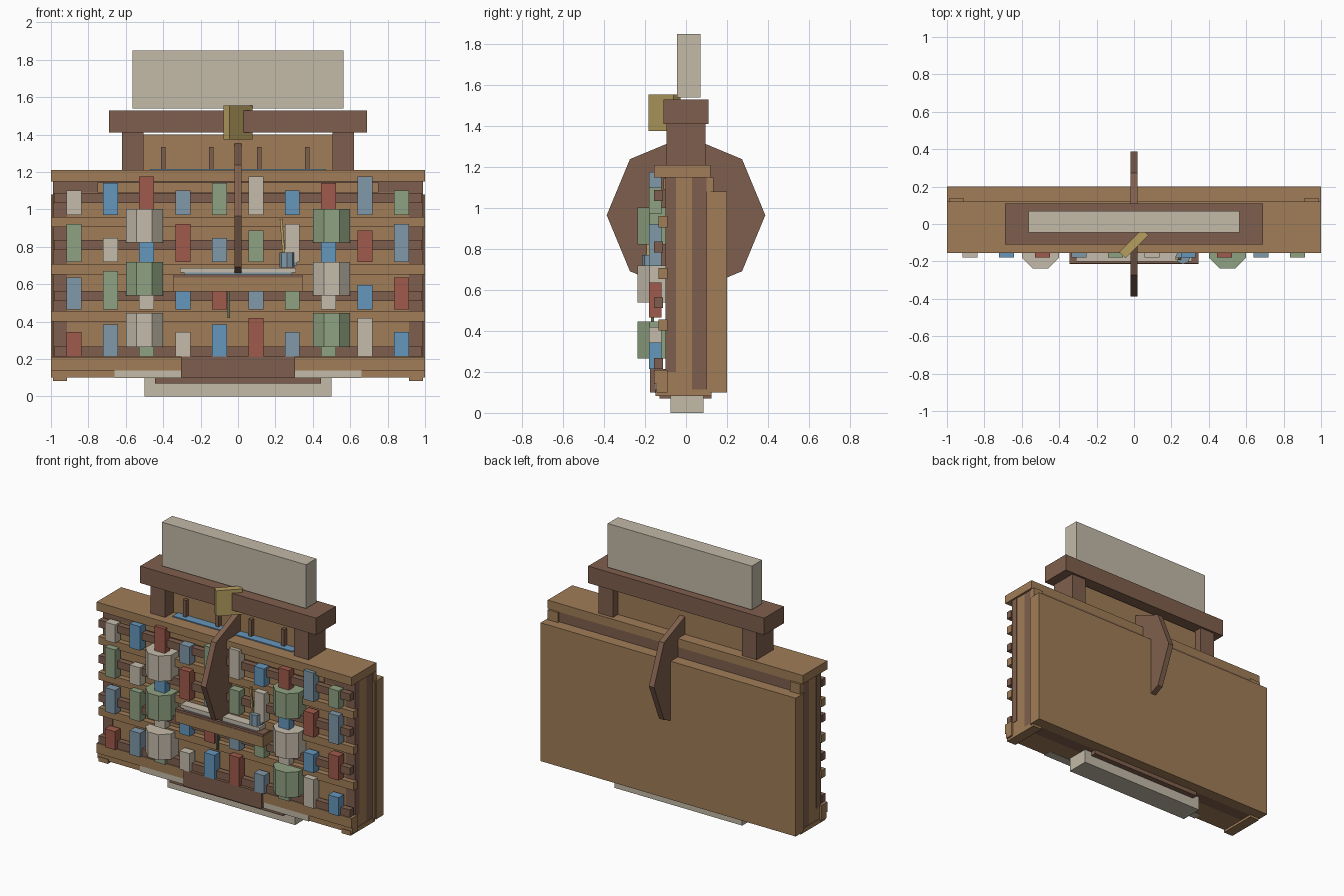
import bpy
import math
from mathutils import Matrix

default_cube = bpy.data.objects.get("Cube")
if default_cube:
    bpy.data.objects.remove(default_cube, do_unlink=True)


def linear(c):
    return c / 12.92 if c <= 0.04045 else ((c + 0.055) / 1.055) ** 2.4


def make_material(name, code):
    rgb = [linear(v / 255) for v in bytes.fromhex(code)]
    mat = bpy.data.materials.new(name)
    mat.use_nodes = True
    mat.diffuse_color = (*rgb, 1)
    mat.node_tree.nodes["Principled BSDF"].inputs["Base Color"].default_value = (*rgb, 1)
    return mat


LIGHT = make_material("light wood", "a07d57")
DARK = make_material("dark wood", "7f5f4d")
STONE = make_material("pale stone", "c3baa7")
CREAM = make_material("cream", "c5bcab")
BLUE = make_material("blue", "6597bd")
STEEL = make_material("grey blue", "8099a9")
RED = make_material("red", "a05a4c")
GREEN = make_material("green", "8fa282")
GOLD = make_material("gold", "b69f60")
MOSS = make_material("dark green", "5f6f56")


def finish(name, mat):
    obj = bpy.context.object
    obj.name = name
    obj.data.materials.append(mat)
    return obj


def box(name, mat, xs, ys, zs):
    """Box given by its limits on each axis."""
    bpy.ops.mesh.primitive_cube_add(size=1)
    obj = finish(name, mat)
    spans = (xs, ys, zs)
    size = [b - a for a, b in spans]
    mid = [(a + b) / 2 for a, b in spans]
    obj.data.transform(Matrix.Translation(mid) @ Matrix.Diagonal((*size, 1)))
    return obj


def pair(name, mat, xs, ys, zs):
    """The same box on the left (+x) and the right (-x)."""
    box("left_" + name, mat, xs, ys, zs)
    box("right_" + name, mat, (-xs[1], -xs[0]), ys, zs)


def prism(name, mat, radius, depth, loc, turn=0.0, sides=8):
    bpy.ops.mesh.primitive_cylinder_add(vertices=sides, radius=radius, depth=depth,
                                        location=loc, rotation=(0, 0, turn))
    return finish(name, mat)


# Cabinet body, layered from front to back
box("cabinet_body", LIGHT, (-0.985, 0.985), (-0.095, 0.03), (0.1, 1.15))
box("cabinet_core", DARK, (-0.985, 0.985), (0.03, 0.12), (0.1, 1.15))
box("back_panel", LIGHT, (-1, 1), (0.12, 0.2), (0.1, 1.08))
pair("side_cover", LIGHT, (0.95, 0.995), (0.1, 0.125), (0.1, 1.08))
box("top_shelf", LIGHT, (-1, 1), (-0.155, 0.12), (1.15, 1.21))
pair("rear_bracket", LIGHT, (0.91, 0.99), (0.1, 0.135), (1.08, 1.15))
pair("corner_post", DARK, (0.915, 0.988), (-0.1, -0.05), (0.2, 1.15))
box("upper_shadow_board", DARK, (-0.95, 0.95), (-0.1, -0.09), (1.09, 1.15))
box("upper_light_board", LIGHT, (-0.75, 0.75), (-0.11, -0.09), (1.09, 1.145))

# Base: skirting, plinth, feet and stand
box("bottom_shelf", LIGHT, (-1, 1), (-0.155, -0.09), (0.14, 0.21))
box("bottom_skirting", LIGHT, (-1, 1), (-0.145, -0.09), (0.1, 0.14))
box("lower_drawer", DARK, (-0.305, 0.305), (-0.175, -0.09), (0.1, 0.215))
box("plinth", DARK, (-0.445, 0.445), (-0.13, 0.125), (0.07, 0.1))
pair("foot", LIGHT, (0.915, 0.988), (-0.15, 0.125), (0.083, 0.115))
pair("pale_footing", STONE, (0.305, 0.66), (-0.152, -0.09), (0.098, 0.142))
box("stand", STONE, (-0.5, 0.5), (-0.075, 0.085), (0, 0.098))

# Shelves, rails and the goods standing on them
GOODS = [CREAM, BLUE, RED, STEEL, GREEN]
HEIGHTS = [0.13, 0.17, 0.205]
for row in range(4):
    base = 0.97 - 0.252 * row
    rail = base + 0.065 if row < 2 else base + 0.045 if row == 2 else base
    box(f"dark_rail_{row}", DARK, (-0.985, 0.985), (-0.155, -0.113), (rail, rail + 0.053))
    if row < 3:
        box(f"shelf_{row}", LIGHT, (-1, 1), (-0.135, -0.09), (base - 0.065, base - 0.01))
    for col in range(10):
        x = -0.877 + 0.1945 * col
        height = HEIGHTS[(col + 2 * row) % 3]
        box(f"goods_{row}_{col}", GOODS[(col + 4 * row) % 5], (x - 0.04, x + 0.04),
            (-0.18, -0.12), (base, base + height))

# Large eight-sided jars on both sides
for level, z in enumerate((0.912, 0.63, 0.355)):
    for side in (-1, 1):
        mat = CREAM if (level + (side > 0)) % 2 == 0 else GREEN
        prism(f"jar_{level}_{side}", mat, 0.1082, 0.18, (side * 0.5, -0.137, z), math.pi / 8)

# Upright eight-sided divider through the middle
divider = prism("centre_divider", DARK, 0.387, 0.04, (0, 0, 0))
divider.data.transform(Matrix.Translation((0, 0, 0.965)) @ Matrix.Rotation(math.pi / 2, 4, 'Y'))

# Counter with sheet, cup and pens
box("counter", LIGHT, (-0.345, 0.345), (-0.215, -0.1), (0.56, 0.635))
box("counter_top", DARK, (-0.345, 0.345), (-0.212, -0.1), (0.635, 0.652))
box("paper_sheet", CREAM, (-0.31, 0.31), (-0.2, -0.12), (0.662, 0.686))
box("paper_backing", STEEL, (-0.29, 0.29), (-0.195, -0.12), (0.65, 0.664))
prism("pen_cup", STEEL, 0.04, 0.08, (0.262, -0.175, 0.73))
box("cup_handle", STEEL, (0.295, 0.315), (-0.18, -0.165), (0.7, 0.745))
pen = box("gold_pen", GOLD, (-0.007, 0.007), (-0.007, 0.007), (-0.09, 0.09))
pen.location = (0.237, -0.185, 0.86)
pen.rotation_euler.y = -0.08
box("hanging_cord", MOSS, (-0.055, -0.042), (-0.17, -0.155), (0.42, 0.56))

# Upper frame with panel, studs and beam
pair("roof_post", DARK, (0.505, 0.62), (-0.095, 0.095), (1.21, 1.41))
box("roof_panel", LIGHT, (-0.505, 0.505), (0, 0.04), (1.21, 1.4))
box("blue_strip", BLUE, (-0.47, 0.47), (-0.06, 0), (1.208, 1.217))
for i in range(4):
    x = -0.4 + 0.257 * i
    box(f"panel_stud_{i}", DARK, (x - 0.012, x + 0.012), (-0.03, 0), (1.21, 1.335))
box("roof_beam", DARK, (-0.69, 0.69), (-0.11, 0.11), (1.41, 1.53))
box("sign_board", STONE, (-0.565, 0.565), (-0.045, 0.07), (1.54, 1.85))

# Angled gold plaque on the beam
plaque = box("gold_plaque", GOLD, (-0.087, 0.087), (-0.024, 0.024), (-0.09, 0.09))
plaque.location = (0, -0.105, 1.465)
plaque.rotation_euler.z = math.pi / 4
